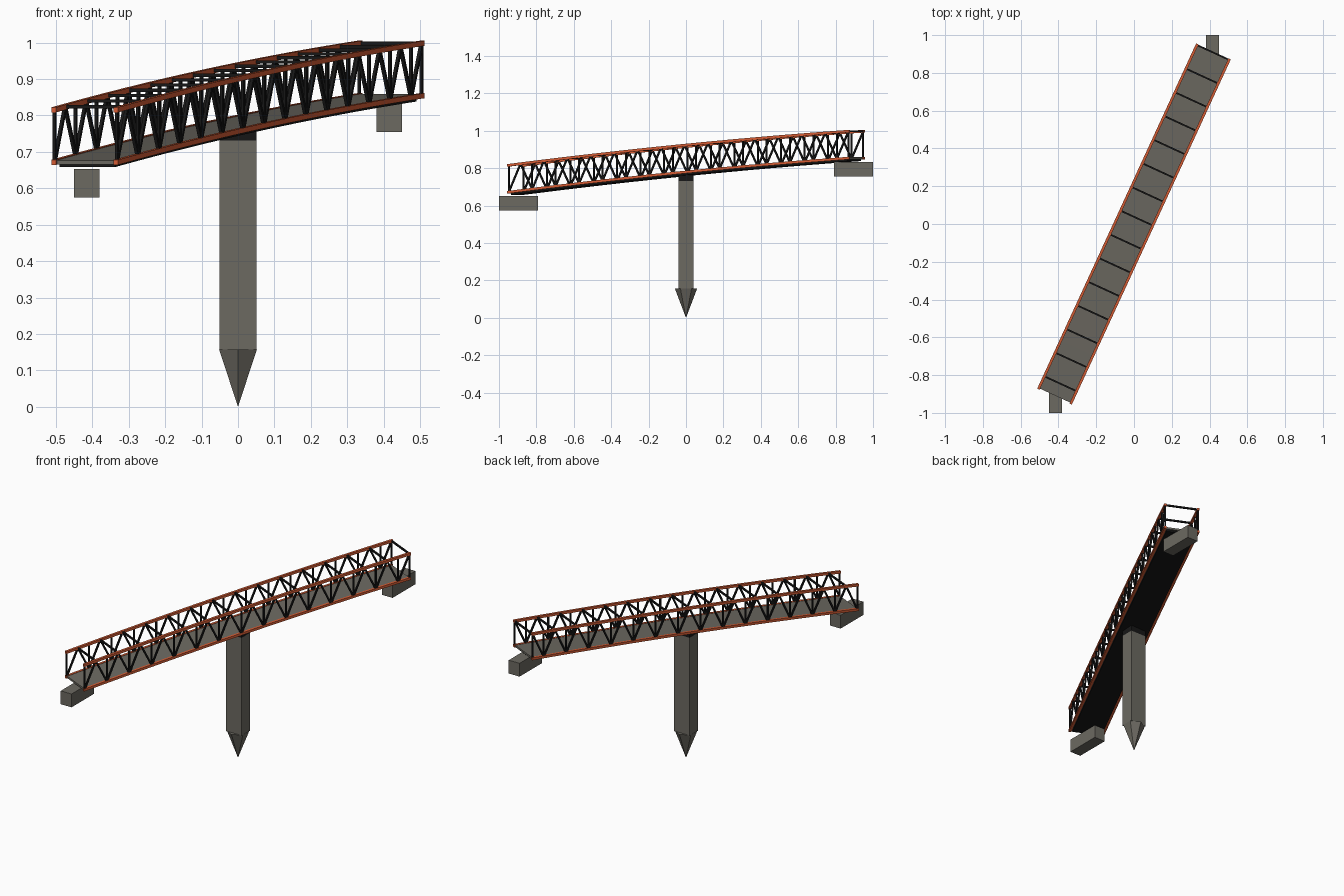
import bpy
import bmesh
import math
from mathutils import Vector, Matrix

cube = bpy.data.objects.get("Cube")
if cube:
    bpy.data.objects.remove(cube, do_unlink=True)


def material(name, rgb):
    m = bpy.data.materials.new(name)
    m.use_nodes = True
    m.diffuse_color = (*rgb, 1)
    m.node_tree.nodes["Principled BSDF"].inputs["Base Color"].default_value = (*rgb, 1)
    return m


concrete = material("concrete", (0.15, 0.142, 0.12))
rust = material("rust_red", (0.68, 0.11, 0.035))
black = material("black_steel", (0.008, 0.008, 0.008))

HALF = 1.0          # half length of the span
SIDE = 0.094        # half width between the trusses
RISE = 0.144        # truss height
PANELS = 29         # half panels along the span
ALONG = Vector((0.42, 0.912, 0)).normalized()
ACROSS = Vector((ALONG.y, -ALONG.x, 0))


def deck_height(s):
    """Sloping, slightly cambered centre line of the lower chord."""
    return 0.763 + 0.091 * s + 0.013 * (1 - s * s)


def point(s, across, up=0.0):
    return ALONG * s + ACROSS * across + Vector((0, 0, deck_height(s) + up))


def finish(bm, name, mat):
    bmesh.ops.recalc_face_normals(bm, faces=bm.faces[:])
    mesh = bpy.data.meshes.new(name)
    bm.to_mesh(mesh)
    bm.free()
    mesh.materials.append(mat)
    obj = bpy.data.objects.new(name, mesh)
    bpy.context.scene.collection.objects.link(obj)
    return obj


def span_strip(name, mat, left, right, low, high, end=HALF):
    """Rectangular section swept along the cambered span."""
    bm = bmesh.new()
    rings = []
    for i in range(PANELS + 1):
        s = -end + 2 * end * i / PANELS
        corners = ((left, low), (right, low), (right, high), (left, high))
        rings.append([bm.verts.new(point(s, a, u)) for a, u in corners])
    for r, t in zip(rings, rings[1:]):
        for k in range(4):
            n = (k + 1) % 4
            bm.faces.new((r[k], r[n], t[n], t[k]))
    bm.faces.new(rings[0])
    bm.faces.new(rings[-1])
    return finish(bm, name, mat)


def add_bar(bm, a, b, thick):
    """Square bar between two points."""
    d = b - a
    ref = ACROSS if abs(d.normalized().dot(ACROSS)) < 0.9 else ALONG
    z = d.normalized()
    x = (ref - z * ref.dot(z)).normalized()
    y = z.cross(x)
    rot = Matrix((x, y, z)).transposed().to_4x4()
    size = Matrix.Diagonal((thick, thick, d.length, 1))
    bmesh.ops.create_cube(bm, size=1, matrix=Matrix.Translation((a + b) / 2) @ rot @ size)


def box(name, mat, centre, size):
    bm = bmesh.new()
    bmesh.ops.create_cube(bm, size=1, matrix=Matrix.Translation(centre) @ Matrix.Diagonal((*size, 1)))
    return finish(bm, name, mat)


# Deck slab with the dark plate beneath it
span_strip("deck", concrete, -SIDE, SIDE, -0.006, 0.005)
span_strip("deck_underside", black, -SIDE + 0.01, SIDE - 0.01, -0.015, -0.005, HALF - 0.01)

# Side trusses: chords, zigzag diagonals and posts
for label, sign in (("left", -1), ("right", 1)):
    a = sign * SIDE
    for level, up in (("lower", 0), ("upper", RISE)):
        span_strip(f"{label}_{level}_chord", rust, a - 0.007, a + 0.007, up - 0.007, up + 0.007, HALF + 0.006)
    bm = bmesh.new()
    stations = [-HALF + 2 * HALF * i / PANELS for i in range(PANELS + 1)]
    nodes = [point(s, a, RISE * (i % 2)) for i, s in enumerate(stations)]
    for p, q in zip(nodes, nodes[1:]):
        add_bar(bm, p, q, 0.009)
    for s in stations[::2] + stations[-1:]:
        add_bar(bm, point(s, a), point(s, a, RISE), 0.008)
    finish(bm, f"{label}_truss_web", black)

# Overhead cross bars at the upper truss joints
bm = bmesh.new()
for i in range(1, PANELS + 1, 2):
    s = -HALF + 2 * HALF * i / PANELS
    add_bar(bm, point(s, -SIDE, RISE), point(s, SIDE, RISE), 0.009)
finish(bm, "cross_bars", black)

# End supports
box("front_abutment", concrete, (-0.415, -0.895, 0.614), (0.07, 0.21, 0.078))
box("back_abutment", concrete, (0.415, 0.895, 0.794), (0.07, 0.21, 0.078))

# Central pier with a dark bearing block and a pointed six-sided foot
box("pier", concrete, (0, 0, 0.444), (0.102, 0.078, 0.574))
box("pier_bearing", black, (0, 0, 0.748), (0.102, 0.078, 0.034))
bm = bmesh.new()
bmesh.ops.create_cone(bm, cap_ends=True, segments=6, radius1=0, radius2=0.06, depth=0.158,
                      matrix=Matrix.Translation((0, 0, 0.079)))
bmesh.ops.remove_doubles(bm, verts=bm.verts[:], dist=0.0001)
# Turn the foot so that corners point to the front and back
if max(v.co.x for v in bm.verts) > 0.058:
    bmesh.ops.rotate(bm, verts=bm.verts[:], matrix=Matrix.Rotation(math.pi / 6, 3, "Z"))
finish(bm, "pier_foot", concrete)
